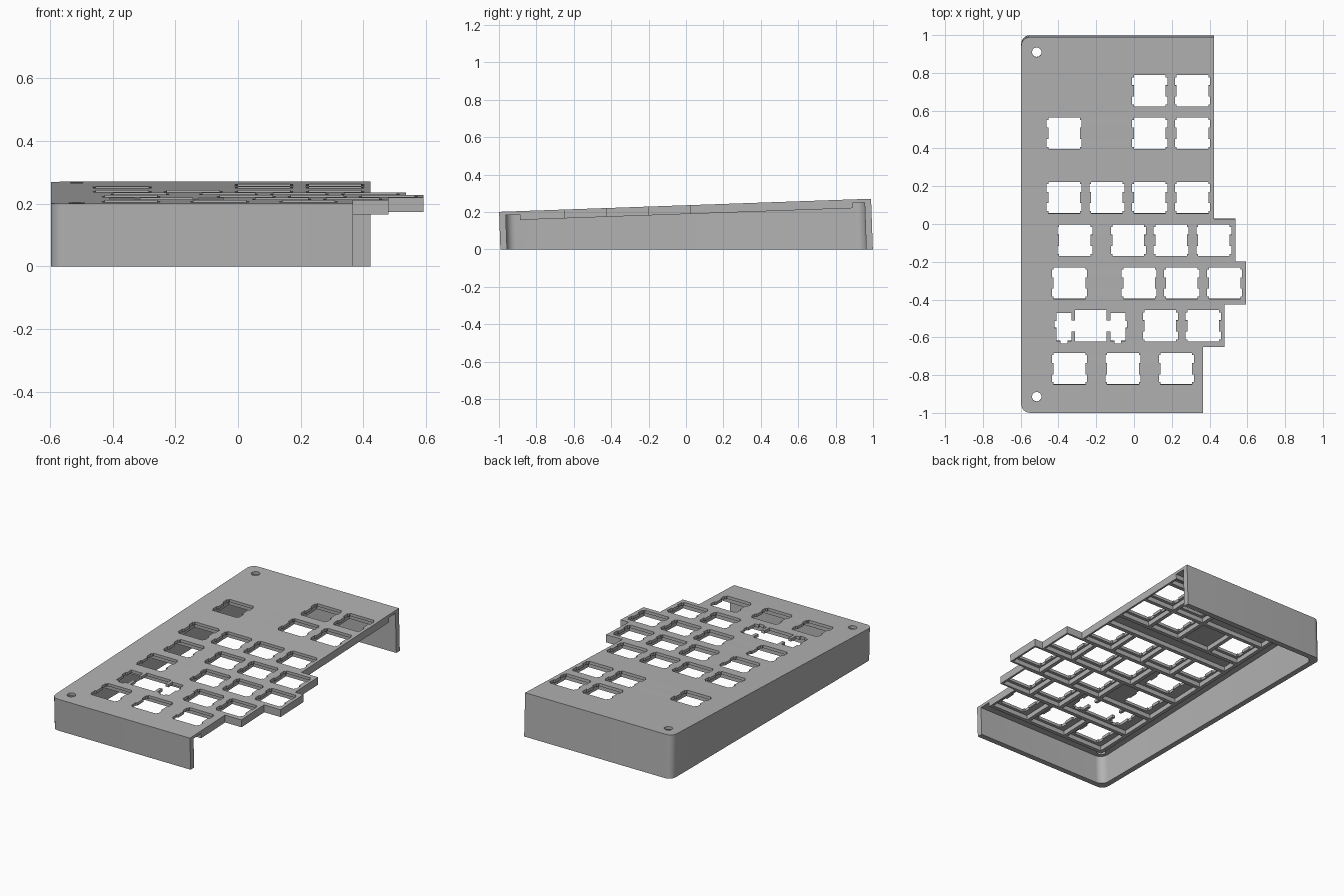
import bpy, bmesh
from math import sin, cos, pi, atan2
from mathutils import Matrix

cube = bpy.data.objects.get("Cube")
if cube:
    bpy.data.objects.remove(cube, do_unlink=True)

grey = bpy.data.materials.new("case_grey")
grey.use_nodes = True
grey.diffuse_color = (0.45, 0.45, 0.45, 1)
grey.node_tree.nodes["Principled BSDF"].inputs["Base Color"].default_value = grey.diffuse_color

U = 0.2265            # key pitch
LEFT = -0.483         # left edge of the key field
HALF = 0.995          # half length of the sloping case
PLATE, RIB = 0.018, 0.047
TILT = Matrix.Translation((0, -0.005, 0.2355)) @ Matrix.Rotation(atan2(0.07, 1.99), 4, 'X')

# Key rows: centre y, then cells of (width in pitches, switch centre in cell or None)
ONE, WIDE = (1, 0.5), (1.25, 0.625)
ROWS = [
    (0.71, [(2, None), ONE, ONE]),
    (0.485, [ONE, (1, None), ONE, ONE]),
    (0.145, [ONE] * 4),
    (-0.082, [(1.5, 0.75)] + [ONE] * 3),
    (-0.308, [(1.75, 0.625)] + [ONE] * 3),
    (-0.535, [(2.25, 1.125)] + [ONE] * 2),
    (-0.761, [WIDE] * 3),
]


def extrude_profile(name, loops, top, bottom):
    """Fill nested loops with holes, extrude them, tilt and trim at the ground."""
    curve = bpy.data.curves.new(name, 'CURVE')
    curve.dimensions, curve.fill_mode = '2D', 'BOTH'
    curve.extrude = (top - bottom) / 2
    for loop in loops:
        spline = curve.splines.new('POLY')
        spline.points.add(len(loop) - 1)
        for point, (x, y) in zip(spline.points, loop):
            point.co = (x, y, 0, 1)
        spline.use_cyclic_u = True
    temp = bpy.data.objects.new(name + "_profile", curve)
    bpy.context.collection.objects.link(temp)
    deps = bpy.context.evaluated_depsgraph_get()
    mesh = bpy.data.meshes.new_from_object(temp.evaluated_get(deps))
    bpy.data.objects.remove(temp, do_unlink=True)

    bm = bmesh.new()
    bm.from_mesh(mesh)
    bmesh.ops.remove_doubles(bm, verts=bm.verts, dist=0.0001)
    bm.transform(TILT @ Matrix.Translation((0, 0, (top + bottom) / 2)))
    geom = bm.verts[:] + bm.edges[:] + bm.faces[:]
    cut = bmesh.ops.bisect_plane(bm, geom=geom, plane_co=(0, 0, 0), plane_no=(0, 0, -1),
                                 clear_outer=True)
    edges = [e for e in cut["geom_cut"] if isinstance(e, bmesh.types.BMEdge)]
    if edges:
        bmesh.ops.triangle_fill(bm, edges=edges, use_beauty=True)
    bmesh.ops.recalc_face_normals(bm, faces=bm.faces)
    bm.to_mesh(mesh)
    bm.free()
    mesh.materials.clear()
    mesh.materials.append(grey)
    obj = bpy.data.objects.new(name, mesh)
    bpy.context.collection.objects.link(obj)
    bpy.ops.object.select_all(action='DESELECT')
    obj.select_set(True)
    bpy.context.view_layer.objects.active = obj
    bpy.ops.object.shade_smooth_by_angle(angle=0.6)


def arc(cx, cy, r, start, end, n=8):
    return [(cx + r * cos(start + (end - start) * i / n),
             cy + r * sin(start + (end - start) * i / n)) for i in range(n + 1)]


def left_corners(x, y, r):
    """Rounded left side, from back to front."""
    return (arc(x + r, y - r, r, pi / 2, pi) +
            arc(x + r, r - y, r, pi, 3 * pi / 2))


def mirrored(half, cx, cy):
    """Close a right-hand half outline by mirroring it."""
    full = half + [(-x, y) for x, y in reversed(half)]
    return [(cx + x, cy + y) for x, y in full]


def box(x0, x1, y0, y1):
    return [(x0, y0), (x1, y0), (x1, y1), (x0, y1)]


# Switch opening with clip notches, and the wide one with stabiliser slots
S = 0.0835
quarter = [(S, S), (S, 0.072), (0.093, 0.072), (0.093, 0.03), (S, 0.03)]
switch = quarter + [(x, -y) for x, y in reversed(quarter)]
stabilised = [(S, S), (S, 0.03), (0.1025, 0.03), (0.1025, 0.068), (0.182, 0.068),
              (0.182, 0.025), (0.192, 0.025), (0.192, -0.01), (0.182, -0.01),
              (0.182, -0.079), (0.16, -0.079), (0.16, -0.093), (0.125, -0.093),
              (0.125, -0.079), (0.1025, -0.079), (0.1025, -0.03), (S, -0.03), (S, -S)]

# Openings in the plate and pockets between the ribs
openings, pockets = [], []
gap = 0.012
for y, cells in ROWS:
    x = LEFT
    for width, key in cells:
        end = x + width * U
        pockets.append(box(x + gap, end - gap, y - U / 2 + gap, y + U / 2 - gap))
        if key:
            half = stabilised if width > 2 else switch
            openings.append(mirrored(half, x + key * U, y))
        x = end
right = LEFT + 4 * U
for low, high in ((0.258, 0.372), (0.823, 0.895)):
    pockets.append(box(LEFT + gap, right - gap, low + gap, high - gap))
screws = [arc(-0.515, y, 0.025, 0, 2 * pi * 23 / 24, 23) for y in (-0.91, 0.915)]


def stepped_side(front, back):
    """Right side following the row ends, from front to back."""
    points, y = [], front
    for cy, cells in reversed(ROWS[2:]):
        x = LEFT + sum(w for w, _ in cells) * U
        top = back if cy > 0 else cy + U / 2
        points += [(x, y), (x, top)]
        y = top
    return points


# Top plate
extrude_profile("top_plate",
                [left_corners(-0.597, HALF, 0.045) + stepped_side(-HALF, HALF)]
                + openings + screws, 0, -PLATE)

# Ribs under the plate
x0 = LEFT - gap
extrude_profile("rib_grid",
                [[(x0, 0.895), (x0, -0.885)] + stepped_side(-0.885, 0.895)] + pockets,
                -PLATE, -RIB)

# Front, left and back walls
front_end = LEFT + 3.75 * U
inner = left_corners(-0.562, HALF - 0.035, 0.05)
extrude_profile("case_wall",
                [[(right, HALF)] + left_corners(-0.597, HALF, 0.045)
                 + [(front_end, -HALF), (front_end, 0.035 - HALF)]
                 + inner[::-1] + [(right, HALF - 0.035)]], -PLATE, -0.4)
